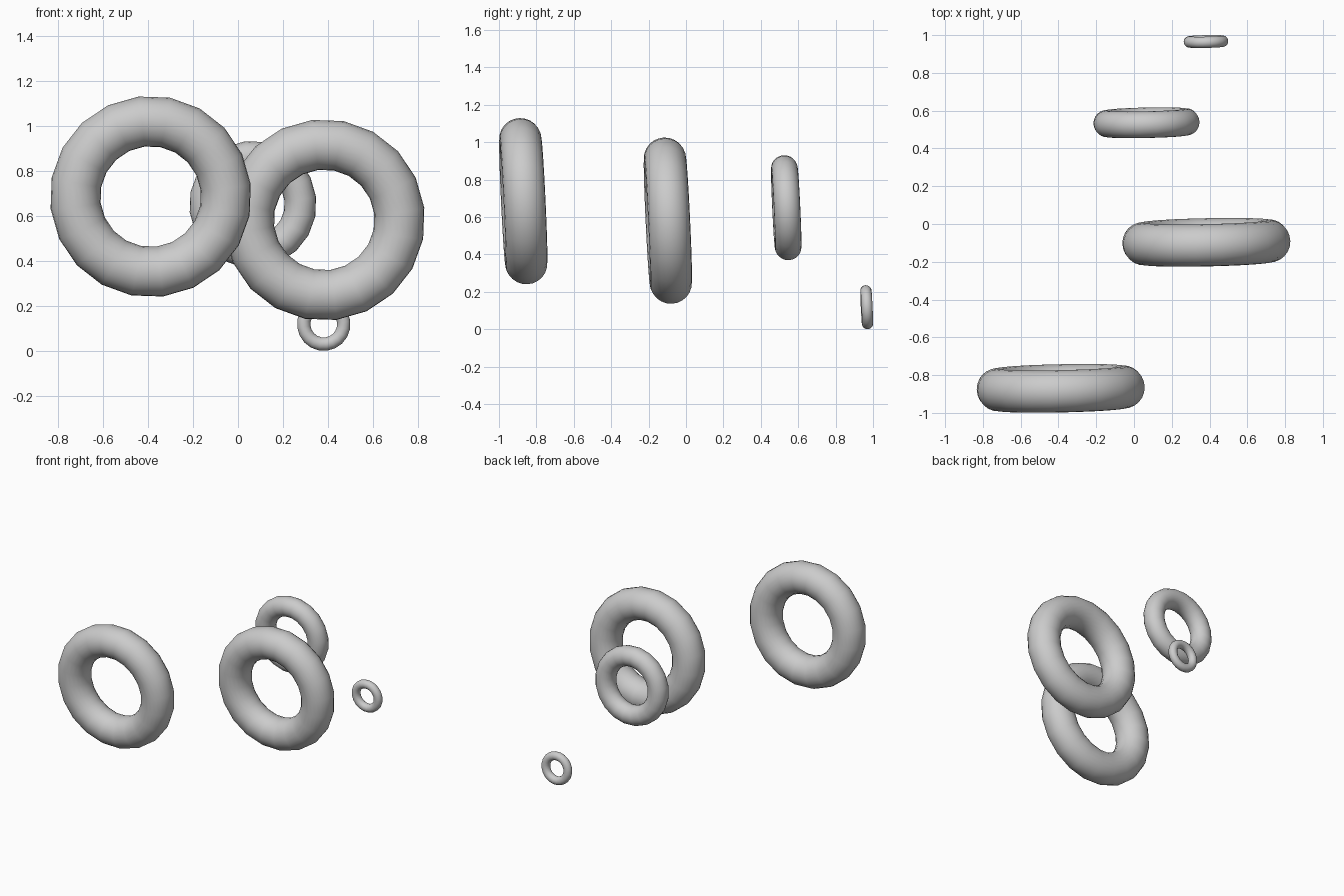
import bpy
from math import radians
from mathutils import Matrix

if "Cube" in bpy.data.objects:
    bpy.data.objects.remove(bpy.data.objects["Cube"])

SIDES = 20          # visible facets around each ring
TUBE_RATIO = 1 / 3  # tube radius relative to ring radius


def ring(name, location, radius):
    bpy.ops.mesh.primitive_torus_add(
        major_segments=SIDES, minor_segments=24,
        major_radius=radius, minor_radius=radius * TUBE_RATIO)
    obj = bpy.context.object
    obj.name = name
    # turn facets so a flat lies at the top, with a slight clockwise roll
    obj.data.transform(Matrix.Rotation(radians(7), 4, 'Z'))
    # stand upright, leaning slightly forward and turned a little
    obj.rotation_euler = (radians(92.7), 0, radians(1.2))
    obj.location = location
    bpy.ops.object.shade_smooth()
    return obj


# four rings in a row, from front to back
ring("front_large_ring", (-0.388, -0.87, 0.685), 0.336)
ring("middle_large_ring", (0.383, -0.097, 0.581), 0.336)
ring("medium_ring", (0.066, 0.536, 0.65), 0.212)
ring("small_ring", (0.381, 0.966, 0.118), 0.089)
